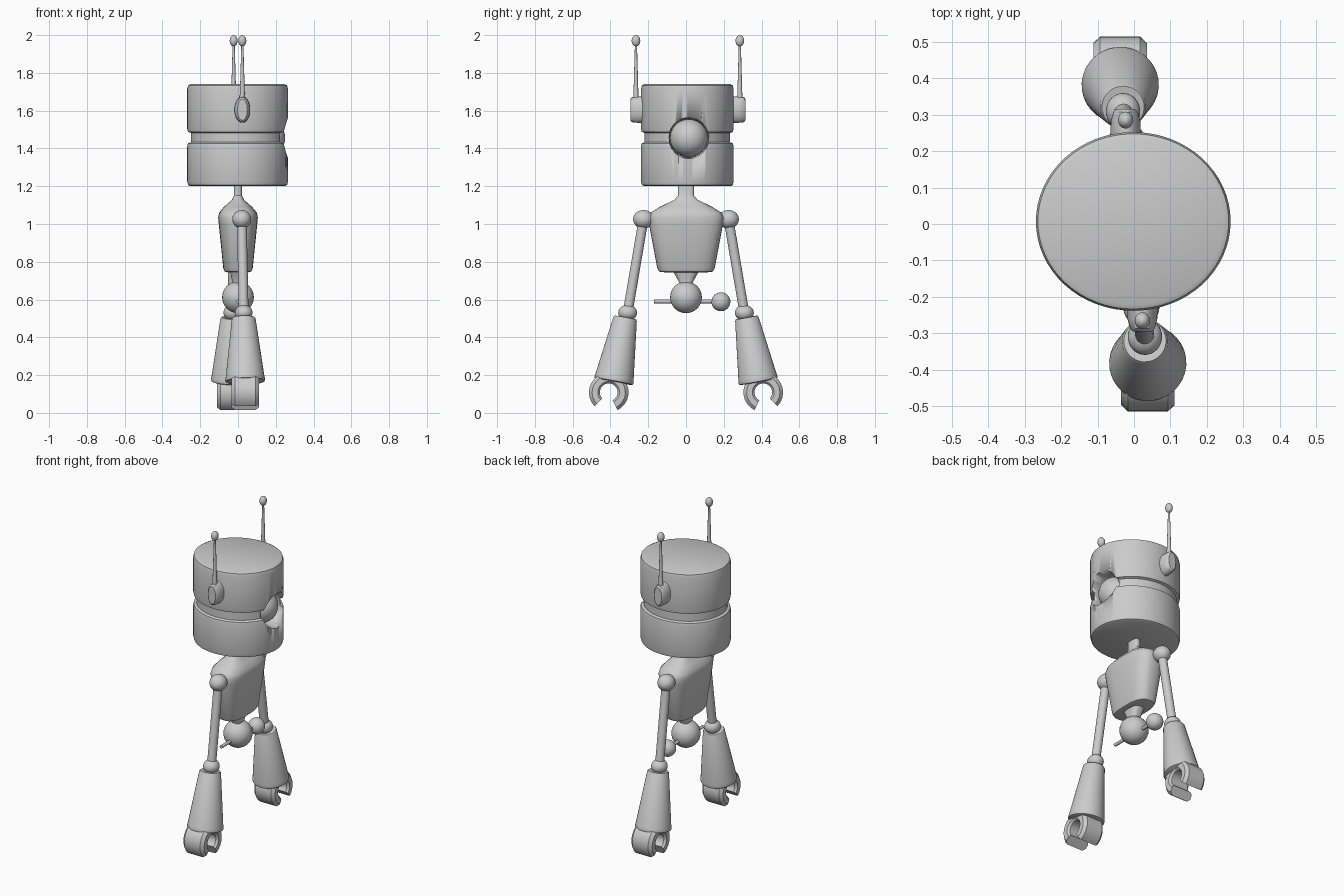
import bpy, bmesh
from math import sin, cos, pi, radians, copysign
from mathutils import Vector, Matrix

if "Cube" in bpy.data.objects:
    bpy.data.objects.remove(bpy.data.objects["Cube"])

ROUND_Z = Matrix.Rotation(pi, 4, 'Z')


def finish(name, bm, angle=35):
    bmesh.ops.recalc_face_normals(bm, faces=bm.faces)
    me = bpy.data.meshes.new(name)
    bm.to_mesh(me)
    bm.free()
    ob = bpy.data.objects.new(name, me)
    bpy.context.collection.objects.link(ob)
    bpy.ops.object.select_all(action='DESELECT')
    ob.select_set(True)
    bpy.context.view_layer.objects.active = ob
    bpy.ops.object.shade_smooth_by_angle(angle=radians(angle))
    return ob


def loft(name, rings, mat=Matrix(), angle=35):
    """Skin a stack of equal point rings and cap both ends."""
    bm = bmesh.new()
    rows = [[bm.verts.new(mat @ Vector(p)) for p in ring] for ring in rings]
    n = len(rows[0])
    for a, b in zip(rows, rows[1:]):
        for i in range(n):
            j = (i + 1) % n
            bm.faces.new((a[i], a[j], b[j], b[i]))
    bm.faces.new(rows[0])
    bm.faces.new(rows[-1])
    return finish(name, bm, angle)


def ring(rx, ry, z, n=32, power=2):
    """Ellipse (power 2) or rounded box (higher power) at height z."""
    pts = []
    for i in range(n):
        c, s = cos(2 * pi * i / n), sin(2 * pi * i / n)
        pts.append((rx * copysign(abs(c) ** (2 / power), c),
                    ry * copysign(abs(s) ** (2 / power), s), z))
    return pts


def rod(name, a, b, profile, mat=Matrix(), n=24):
    """Turned part from a to b; profile = (fraction of length, radius)."""
    a, b = Vector(a), Vector(b)
    d = b - a
    m = mat @ Matrix.Translation(a) @ d.to_track_quat('Z', 'Y').to_matrix().to_4x4()
    return loft(name, [ring(r, r, t * d.length, n) for t, r in profile], m)


def ball(name, loc, size, mat=Matrix()):
    bm = bmesh.new()
    m = mat @ Matrix.Translation(loc) @ Matrix.Diagonal((*size, 1))
    bmesh.ops.create_uvsphere(bm, u_segments=32, v_segments=16, radius=1, matrix=m)
    return finish(name, bm, 60)


# Head: two drums joined by a recessed groove, soft edges
head_profile = [(.93, 1.2), (.98, 1.206), (1, 1.225), (1, 1.41), (.985, 1.427),
                (.925, 1.433), (.925, 1.482), (.985, 1.488), (1, 1.505),
                (1, 1.715), (.98, 1.734), (.93, 1.74)]
head = loft("head", [ring(.267 * f, .245 * f, z, 64) for f, z in head_profile],
            Matrix.Translation((-.002, .007, 0)))

# Eye socket cut into the face, and the eye sunk in it
cutter = rod("socket_cutter", (.07, .015, 1.455), (.4, .015, 1.455),
             [(0, .1), (.4, .103), (1, .12)], n=48)
cut = head.modifiers.new("socket", 'BOOLEAN')
cut.object = cutter
cut.operation = 'DIFFERENCE'
cut.solver = 'EXACT'
bpy.context.view_layer.objects.active = head
bpy.ops.object.modifier_apply(modifier=cut.name)
bpy.data.objects.remove(cutter)
ball("eye", (.15, .015, 1.455), (.1, .1, .1))

# Torso with neck and waist stub
torso = [(.022, .042, 1.22), (.022, .042, 1.15), (.032, .062, 1.128),
         (.075, .14, 1.09), (.1, .188, 1.06), (.105, .2, 1.035),
         (.102, .196, 1.0), (.078, .152, .765), (.07, .142, .748),
         (.06, .13, .745), (.04, .065, .743), (.03, .035, .69), (.03, .03, .66)]
loft("torso", [ring(a, b, z, 40, 2.8) for a, b, z in torso])

# Hip ball with its axle and the single leg joint
ball("hip_ball", (0, 0, .612), (.084, .084, .084))
rod("hip_axle", (0, -.17, .59), (0, .17, .59), [(0, .01), (1, .01)], n=12)
ball("leg_joint", (0, .185, .588), (.05, .05, .05))


def claw(name, mat, centre, tilt):
    """C-shaped gripper, open downwards."""
    section = [(.047, -.06), (.058, -.073), (.088, -.073), (.105, -.055),
               (.105, .055), (.088, .073), (.058, .073), (.047, .06)]
    rings = []
    steps, gap = 20, radians(36)
    for i in range(steps + 1):
        t = gap + (2 * pi - 2 * gap) * i / steps
        rings.append([(x, -r * sin(t), -r * cos(t)) for r, x in section])
    m = mat @ Matrix.Translation(centre) @ Matrix.Rotation(tilt, 4, 'X')
    loft(name, rings, m, 40)


# Arms and ears: one set, then the same turned half round
for side, turn in (("right", Matrix()), ("left", ROUND_Z)):
    shoulder, elbow = (.02, -.225, 1.025), (.03, -.309, .53)
    ball(side + "_shoulder", shoulder, (.05, .055, .049), turn)
    rod(side + "_upper_arm", shoulder, elbow, [(0, .026), (1, .026)], turn)
    ball(side + "_elbow", elbow, (.047, .05, .042), turn)
    rod(side + "_forearm", (.03, -.321, .505), (.038, -.383, .165),
        [(0, .045), (0, .058), (.02, .063), (.93, .103), (.97, .106),
         (.99, .104), (1, .097)], turn, 32)
    claw(side + "_claw", turn, (.038, -.409, .109), radians(-10))

    # Ear cup, antenna stem and tip
    ears = Matrix.Translation((0, .01, 0)) @ turn
    cup = Matrix.Translation((.023, -.215, 1.605)) @ Matrix.Rotation(pi / 2, 4, 'X')
    loft(side + "_ear", [ring(.042, .069, 0), ring(.041, .069, .055),
                         ring(.034, .066, .082), ring(.026, .056, .09)], ears @ cup)
    rod(side + "_antenna", (.023, -.275, 1.64), (.023, -.275, 1.97),
        [(0, .017), (.15, .013), (1, .005)], ears, 12)
    ball(side + "_antenna_tip", (.023, -.275, 1.97), (.021, .023, .03), ears)
